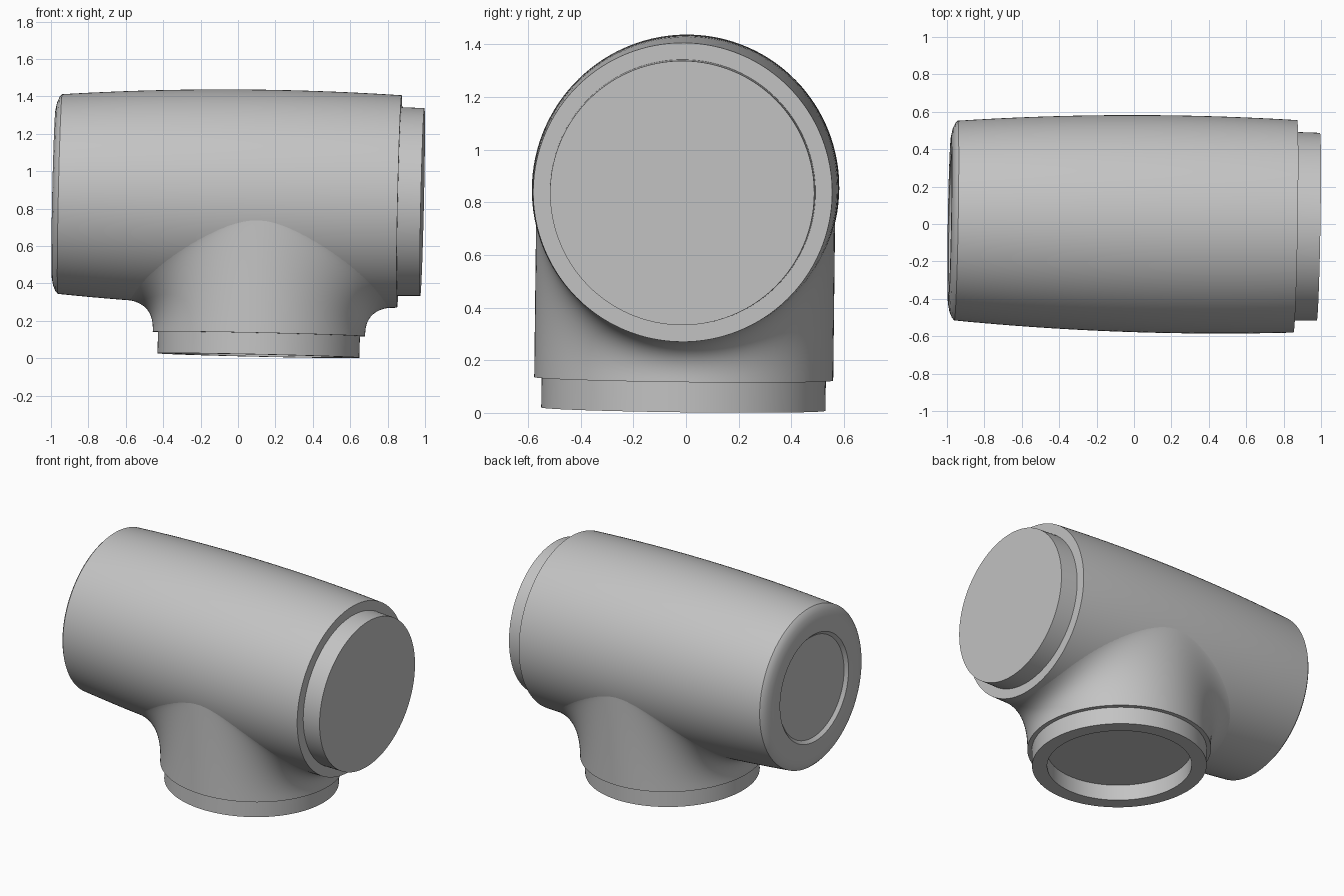
import bpy, bmesh
from math import sin, cos, pi, sqrt, radians
from mathutils import Vector, Matrix

cube = bpy.data.objects.get("Cube")
if cube:
    bpy.data.objects.remove(cube, do_unlink=True)

SEG = 128
grey = bpy.data.materials.new("plain grey")
grey.use_nodes = True
color = (0.55, 0.55, 0.55, 1)
grey.diffuse_color = color
grey.node_tree.nodes["Principled BSDF"].inputs["Base Color"].default_value = color

# The fitting leans slightly, so every part shares one tilted frame
axis_x = Vector((1, -0.017, -0.022)).normalized()
axis_y = Vector((0.022, 0.012, 1)).cross(axis_x).normalized()
axis_z = axis_x.cross(axis_y)
frame = Matrix.Translation((0.128, 0, 0.854)) @ Matrix((axis_x, axis_y, axis_z)).transposed().to_4x4()


def skin(name, rings, cap_start=True, cap_end=True):
    """Join closed rings of points into one smooth skin."""
    bm = bmesh.new()
    loops = [[bm.verts.new(p) for p in ring] for ring in rings]
    for a, b in zip(loops, loops[1:]):
        for i in range(SEG):
            j = (i + 1) % SEG
            bm.faces.new((a[i], a[j], b[j], b[i]))
    if cap_start:
        bm.faces.new(loops[0])
    if cap_end:
        bm.faces.new(loops[-1])
    bmesh.ops.recalc_face_normals(bm, faces=bm.faces)
    mesh = bpy.data.meshes.new(name)
    bm.to_mesh(mesh)
    bm.free()
    mesh.materials.append(grey)
    obj = bpy.data.objects.new(name, mesh)
    bpy.context.collection.objects.link(obj)
    obj.matrix_world = frame
    bpy.ops.object.select_all(action='DESELECT')
    obj.select_set(True)
    bpy.context.view_layer.objects.active = obj
    bpy.ops.object.shade_smooth_by_angle(angle=radians(30))


ANGLES = [2 * pi * i / SEG for i in range(SEG)]


def ring_x(x, r):
    return [(x, r * cos(a), r * sin(a)) for a in ANGLES]


def ring_z(z, r):
    return [(r * cos(a), r * sin(a), z) for a in ANGLES]


def barrel(x):
    """Radius of the gently bulging main pipe."""
    return 0.582 - 0.0345 * (x - 0.1) ** 2


# Main pipe: dished rounded end, bulging wall, flat shoulder
left, right = -1.08, 0.735
dish = [(-1.09, 0.34), (-1.11, 0.36), (-1.115, 0.40), (-1.114, 0.45),
        (-1.106, 0.49), (-1.093, 0.52)]
wall = [left + (right - left) * i / 24 for i in range(25)]
skin("main_pipe", [ring_x(x, r) for x, r in dish] + [ring_x(x, barrel(x)) for x in wall])

# End plug
skin("end_plug", [ring_x(0.70, 0.505), ring_x(0.858, 0.502)])

# Branch pipe: straight neck flowing through a fillet into the main pipe
NECK, COLLAR_Z = 0.568, -0.725


def fillet_point(a, t):
    y, c = NECK * sin(a), cos(a)

    def under(x):
        return Vector((x, y, -sqrt(max(barrel(x) ** 2 - y * y, 0))))

    corner = under(NECK * c)
    low = corner.copy()
    low.z -= 0.92 * (corner.z - COLLAR_Z)
    high = under((NECK + 0.155 + 0.2 * sin(a) ** 2) * c)
    high.z += 0.002
    return low * (1 - t) ** 2 + corner * 2 * t * (1 - t) + high * t * t


fillet = [[fillet_point(a, i / 20) for a in ANGLES] for i in range(21)]
skin("branch_pipe", [ring_z(COLLAR_Z, 0.5), ring_z(COLLAR_Z, NECK)] + fillet, False, False)

# Branch socket: short collar with a closed recess
skin("branch_socket", [ring_z(-0.70, 0.54), ring_z(-0.84, 0.54),
                       ring_z(-0.84, 0.447), ring_z(-0.735, 0.447)], False, True)
